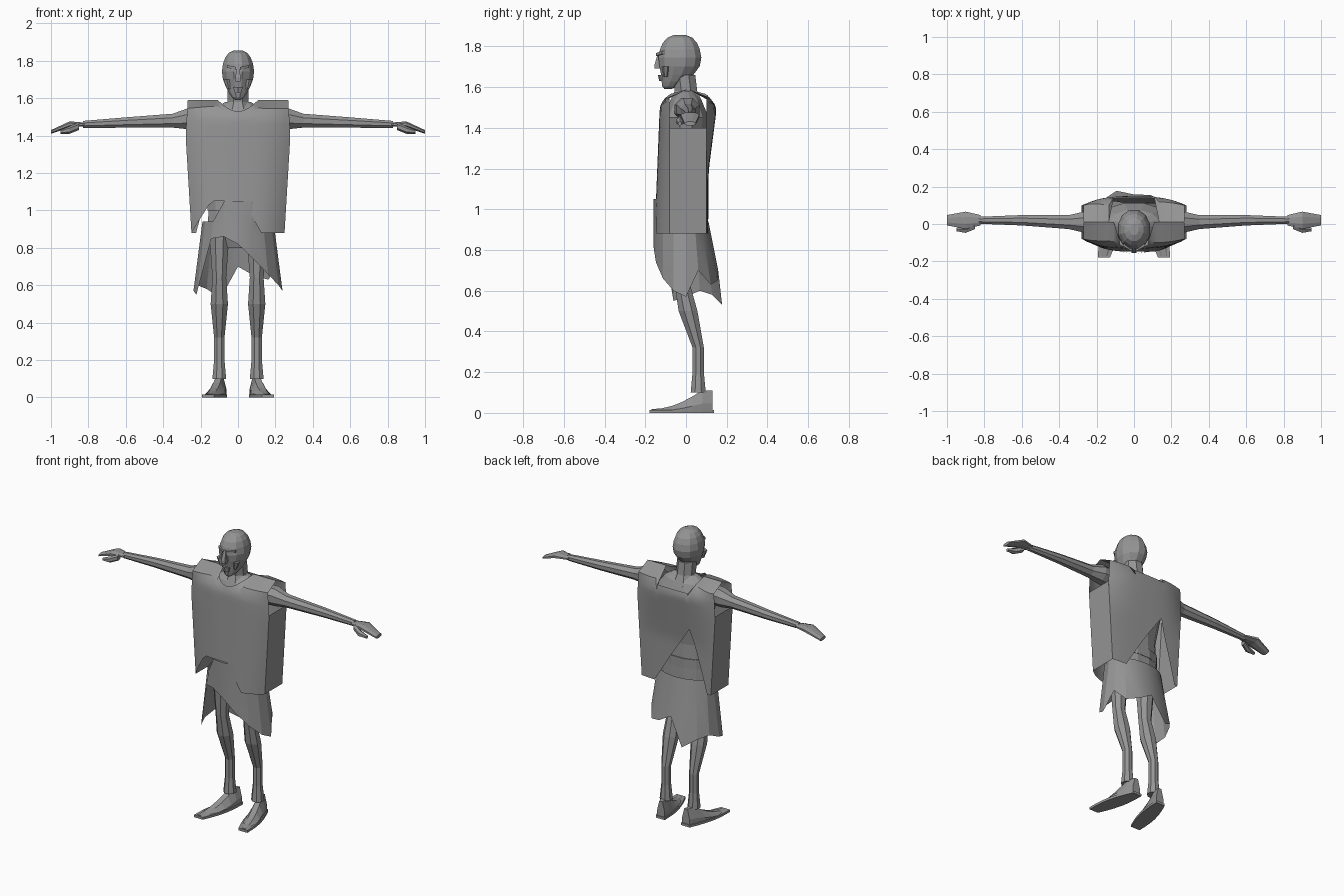
import bpy, bmesh
from math import sin, cos, pi, tau, sqrt, radians
from mathutils import Vector

default_cube = bpy.data.objects.get("Cube")
if default_cube:
    bpy.data.objects.remove(default_cube, do_unlink=True)

SHADE = 0.3
grey = bpy.data.materials.new("plain grey")
grey.use_nodes = True
grey.diffuse_color = (SHADE, SHADE, SHADE, 1)
shader = grey.node_tree.nodes["Principled BSDF"]
shader.inputs["Base Color"].default_value = grey.diffuse_color


def mix(start, end, amount):
    return start + (end - start) * amount


def tent(value, left, peak, right):
    """Rise from left to a peak of one, then fall to right."""
    rising = (value - left) / (peak - left)
    falling = (right - value) / (right - peak)
    return max(0, min(rising, falling))


def circle(sides):
    angles = [(corner + .5) * tau / sides for corner in range(sides)]
    return [(cos(angle), sin(angle)) for angle in angles]


def finish(name, bm, crease=None):
    bmesh.ops.remove_doubles(bm, verts=bm.verts, dist=.001)
    bmesh.ops.recalc_face_normals(bm, faces=bm.faces)
    mesh = bpy.data.meshes.new(name)
    bm.to_mesh(mesh)
    bm.free()
    mesh.materials.append(grey)
    part = bpy.data.objects.new(name, mesh)
    bpy.context.collection.objects.link(part)
    if crease:
        bpy.ops.object.select_all(action='DESELECT')
        part.select_set(True)
        bpy.context.view_layer.objects.active = part
        bpy.ops.object.shade_smooth_by_angle(angle=radians(crease))


def add_face(bm, points):
    corners = []
    for point in map(Vector, points):
        if all((point - other).length > .002 for other in corners):
            corners.append(point)
    if len(corners) > 2:
        bm.faces.new([bm.verts.new(corner) for corner in corners])


def add_sheet(bm, columns):
    """Fill the space between neighbouring columns of points."""
    for first, second in zip(columns, columns[1:]):
        for upper, lower, lower_next, upper_next in zip(first, first[1:], second[1:], second):
            add_face(bm, (upper, lower, lower_next, upper_next))


def skin(name, loops):
    """Join closed loops of points into a capped solid."""
    bm = bmesh.new()
    add_sheet(bm, [loop + loop[:1] for loop in loops])
    add_face(bm, loops[0])
    add_face(bm, loops[-1])
    finish(name, bm)


def loft(name, axis, rings, squash=1, sides=8, mirror=1):
    """Each ring is x, y, z, radius; squash flattens the second direction."""
    loops = []
    for x, y, z, radius in rings:
        loop = []
        for u, v in circle(sides):
            u, v = u * radius, v * radius * squash
            offset = Vector((u, v, 0) if axis == "z" else (0, u, v))
            point = offset + Vector((x, y, z))
            point.x *= mirror
            loop.append(point)
        loops.append(loop)
    skin(name, loops)


# Tunic: open cloth with a curved front and back and torn hems
SHOULDER, CHEST, ARMPIT, WAIST, BOTTOM = 1.59, 1.48, 1.4, 1.18, .88


def tunic_point(u, z, back):
    curl = sqrt(1 - min(1, max(0, z - CHEST) / (SHOULDER - CHEST)) ** 2)
    if back:
        middle = .11 + .13 * max(0, min(z, CHEST) - WAIST)
    else:
        middle = -.13 - .04 * max(0, CHEST - z)
    middle = mix(.01, middle, curl)
    edge = min(middle, .1) if back else max(middle, -.08)
    width = .28 - .06 * abs(z - ARMPIT)
    return (u * width, mix(middle, edge, abs(u) ** 3), z)


def tunic_column(u, back):
    if back:
        hem = BOTTOM + .4 * tent(u, -.9, -.4, .6)
        neck = SHOULDER if abs(u) > .45 else 1.52
    else:
        hem = BOTTOM + min(.17, .3 * tent(u, -1, -.2, .5))
        neck = min(SHOULDER, 1.53 + .4 * u * u)
    rows = 16
    return [tunic_point(u, mix(neck, hem, row / rows), back) for row in range(rows + 1)]


tunic = bmesh.new()
for back in (False, True):
    add_sheet(tunic, [tunic_column(step / 10, back) for step in range(-10, 11)])
for side in (-1, 1):
    add_sheet(tunic, [[tunic_point(side, z, back) for z in (ARMPIT, WAIST, BOTTOM)]
                      for back in (False, True)])
finish("tunic", tunic, 25)

# Skirt: hem heights at even angles, from the left side round by the back
HEM = (.57, .7, .63, .65, .7, .53, .58, .6, .57, .55, .85, .86, .82, .74, .66, .6)
columns = []
for index, hem in enumerate(HEM):
    angle = tau * index / len(HEM)
    c, s = cos(angle), sin(angle)
    top = 1.05 if s < -.8 else .94
    column = []
    for z in (top, max(BOTTOM, hem + .01), hem):
        drop = max(0, .94 - z)
        depth = .16 if s < 0 else .11 + .2 * drop
        column.append((c * (.19 + .13 * drop), s * depth, z))
    columns.append(column)
skirt = bmesh.new()
add_sheet(skirt, columns + columns[:1])
finish("skirt", skirt, 20)

# Body, belt and neck
body = [(.8, .1), (.9, .17), (1.15, .15), (1.45, .21), (1.54, .14), (1.58, .07)]
loft("torso", "z", [(0, 0, z, radius) for z, radius in body], squash=.55, sides=12)
loft("belt", "z", [(0, -.01, z, .17) for z in (1, 1.06)], squash=.6, sides=12)
loft("neck", "z", [(0, 0, 1.52, .09), (0, 0, 1.58, .06), (0, -.01, 1.66, .06)])

# Head: an egg that narrows and moves forward toward the chin
loops = []
for level in range(10):
    angle = pi * (level + .5) / 10
    jaw = max(0, -cos(angle))
    girth = sin(angle) ** .7 * (1 - .4 * jaw)
    loops.append([(u * girth * .09, v * girth * .11 - .03 - .06 * jaw * jaw,
                   1.723 + .134 * cos(angle)) for u, v in circle(12)])
skin("head", loops)
loft("nose", "z", [(0, -.14, 1.69, .02), (0, -.14, 1.71, .02), (0, -.13, 1.77, .01)], sides=4)
loft("mouth", "z", [(0, -.12, 1.63, .02), (0, -.12, 1.66, .03)], squash=.6, sides=6)

for mirror, word in ((1, "left"), (-1, "right")):
    # Face
    loft(word + "_brow", "x", [(.01, -.14, 1.76, .01), (.06, -.11, 1.77, .01)],
         sides=4, mirror=mirror)
    loft(word + "_cheek", "z", [(.05, -.1, 1.65, .01), (.06, -.1, 1.7, .02)],
         sides=6, mirror=mirror)

    # Arm, hand and thumb
    loft(word + "_arm", "x", [(.17, 0, 1.49, .06), (.27, .01, 1.49, .06), (.35, .01, 1.48, .04),
                              (.6, .02, 1.47, .03), (.83, .02, 1.46, .02)], mirror=mirror)
    loft(word + "_hand", "x", [(.82, .02, 1.46, .03), (.9, .02, 1.46, .05), (1, .02, 1.42, .03)],
         squash=.35, mirror=mirror)
    loft(word + "_thumb", "x", [(.85, -.01, 1.45, .02), (.9, -.03, 1.43, .02),
                                (.95, -.03, 1.42, .01)], sides=6, mirror=mirror)

    # Leg, bent back below the knee
    bend = [(.06, .1, .04), (.06, .2, .03), (.06, .32, .03), (.01, .5, .05),
            (-.02, .64, .04), (-.02, .9, .06)]
    loft(word + "_leg", "z", [(.1, y, z, radius) for y, z, radius in bend], mirror=mirror)

    # Foot and sole, turned outward, from heel to toe
    foot, sole = [], []
    for step in range(7):
        along = step / 6
        x, y = mix(.09, .16, along), mix(.13, -.17, along)
        width = .03 + .02 * sin(pi * along)
        height = .02 + .1 * min(1, 1.5 * (1 - along) ** 2)
        foot.append([(mirror * (x + u * width), y, max(0, v) * height) for u, v in circle(8)])
        sole.append([(mirror * (x + u * width * 1.5), y * 1.05, .015 * (v > 0))
                     for u, v in circle(4)])
    skin(word + "_foot", foot)
    skin(word + "_sole", sole)
